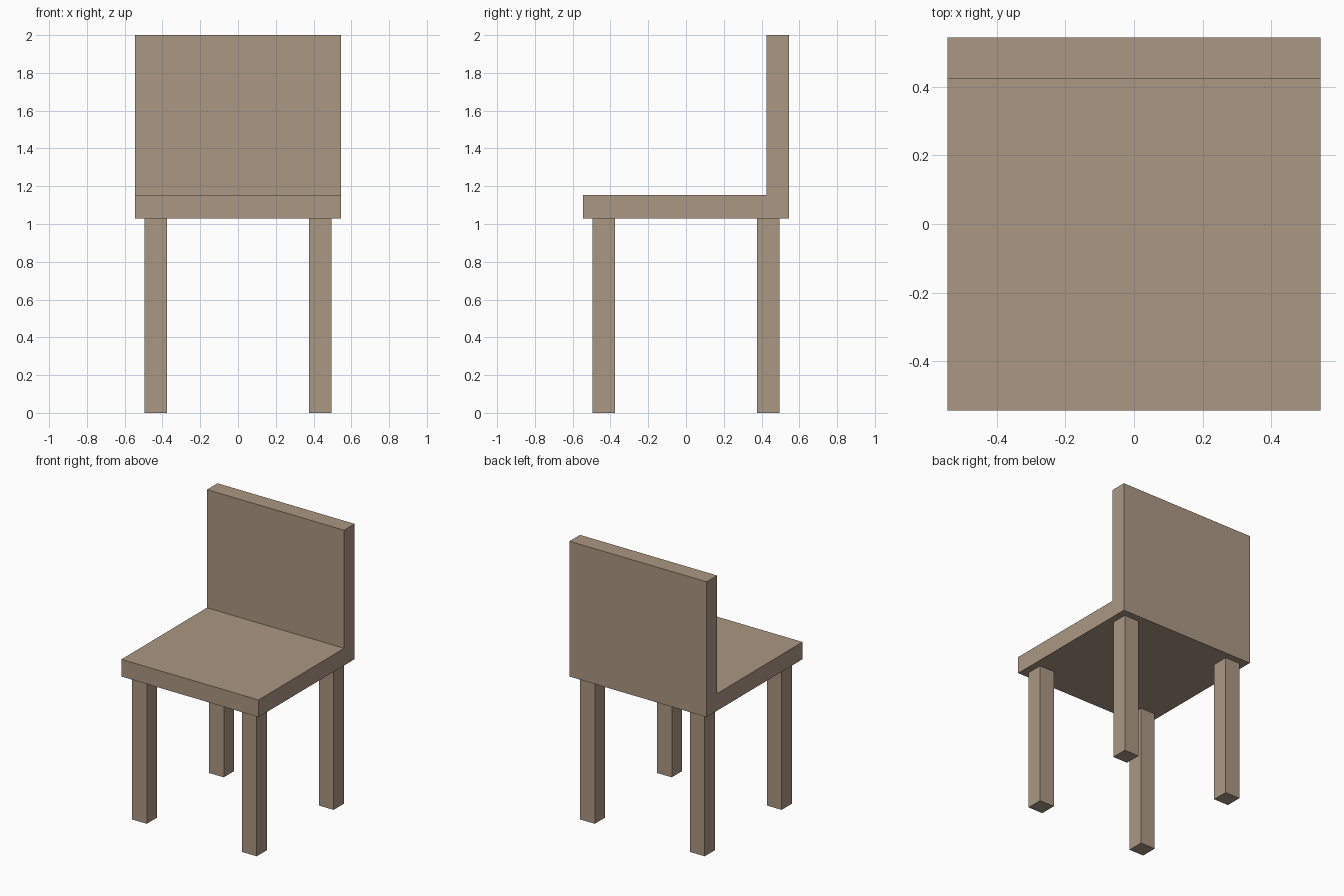
import bpy
import bmesh

if "Cube" in bpy.data.objects:
    bpy.data.objects.remove(bpy.data.objects["Cube"])

HALF = 0.544          # half width of the seat
SEAT_Z, SEAT_TOP = 1.03, 1.153
BACK_Y = 0.425        # front face of the backrest
LEG, LEG_POS = 0.118, 0.436

wood = bpy.data.materials.new("wood")
wood.diffuse_color = (0.41, 0.31, 0.225, 1)
wood.use_nodes = True
wood.node_tree.nodes["Principled BSDF"].inputs["Base Color"].default_value = wood.diffuse_color


def add_object(name, bm):
    bmesh.ops.recalc_face_normals(bm, faces=bm.faces)
    mesh = bpy.data.meshes.new(name)
    bm.to_mesh(mesh)
    bm.free()
    mesh.materials.append(wood)
    obj = bpy.data.objects.new(name, mesh)
    bpy.context.collection.objects.link(obj)
    return obj


# Seat and backrest: one L-shaped side profile extruded across the width
profile = [(-HALF, SEAT_Z), (HALF, SEAT_Z), (HALF, 2.0),
           (BACK_Y, 2.0), (BACK_Y, SEAT_TOP), (-HALF, SEAT_TOP)]
bm = bmesh.new()
side = bm.faces.new([bm.verts.new((-HALF, y, z)) for y, z in profile])
ext = bmesh.ops.extrude_face_region(bm, geom=[side], use_keep_orig=True)
moved = [v for v in ext["geom"] if isinstance(v, bmesh.types.BMVert)]
bmesh.ops.translate(bm, verts=moved, vec=(2 * HALF, 0, 0))
add_object("seat_and_backrest", bm)

# Four square legs
for y_name, y in (("front", -LEG_POS), ("back", LEG_POS)):
    for x_name, x in (("left", -LEG_POS), ("right", LEG_POS)):
        bm = bmesh.new()
        bmesh.ops.create_cube(bm, size=1)
        bmesh.ops.scale(bm, verts=bm.verts, vec=(LEG, LEG, SEAT_Z))
        leg = add_object(f"{y_name}_{x_name}_leg", bm)
        leg.location = (x, y, SEAT_Z / 2)
